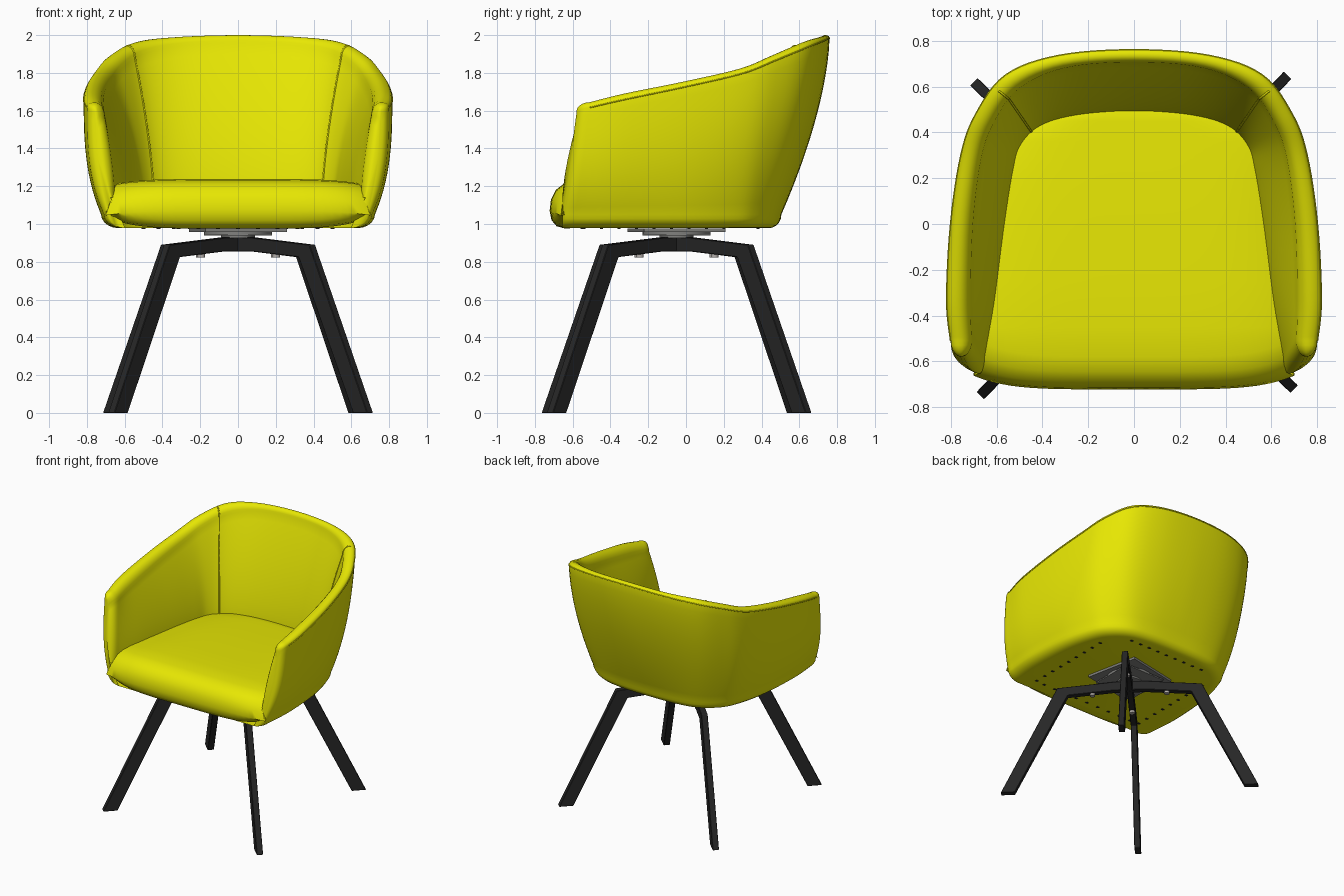
import bpy, bmesh, math
from mathutils import Vector, Matrix

cube = bpy.data.objects.get("Cube")
if cube:
    bpy.data.objects.remove(cube, do_unlink=True)


def material(name, rgb, rough=0.6):
    m = bpy.data.materials.new(name)
    m.use_nodes = True
    m.diffuse_color = (*rgb, 1)
    bsdf = m.node_tree.nodes["Principled BSDF"]
    bsdf.inputs["Base Color"].default_value = (*rgb, 1)
    bsdf.inputs["Roughness"].default_value = rough
    return m


YELLOW = material("yellow upholstery", (0.8, 0.8, 0.001))
BLACK = material("black steel", (0.02, 0.02, 0.02))
GREY = material("grey plate", (0.22, 0.22, 0.21))
SILVER = material("silver bolt", (0.45, 0.42, 0.4))


def finish(bm, name, mat, angle=None):
    bmesh.ops.recalc_face_normals(bm, faces=bm.faces)
    mesh = bpy.data.meshes.new(name)
    bm.to_mesh(mesh)
    bm.free()
    mesh.materials.append(mat)
    ob = bpy.data.objects.new(name, mesh)
    bpy.context.collection.objects.link(ob)
    if angle:
        bpy.ops.object.select_all(action="DESELECT")
        ob.select_set(True)
        bpy.context.view_layer.objects.active = ob
        bpy.ops.object.shade_smooth_by_angle(angle=math.radians(angle))
    return ob


def grid_faces(bm, rows):
    for a, b in zip(rows, rows[1:]):
        for i in range(len(a) - 1):
            bm.faces.new((a[i], a[i + 1], b[i + 1], b[i]))


# Shell stations, arm front to back centre:
# outer top xy, outer bottom xy, inner top xy, inner bottom xy, rim height
HALF = [
    (.80, -.51, .71, -.585, .705, -.51, .65, -.585, 1.645),
    (.817, -.33, .725, -.35, .71, -.33, .605, -.35, 1.69),
    (.80, 0, .70, 0, .70, 0, .56, 0, 1.757),
    (.755, .30, .635, .25, .665, .28, .525, .23, 1.825),
    (.69, .48, .56, .37, .61, .44, .495, .34, 1.895),
    (.56, .65, .43, .46, .50, .59, .41, .425, 1.963),
    (.33, .735, .25, .497, .30, .68, .25, .472, 1.99),
    (0, .76, 0, .505, 0, .705, 0, .49, 2.0),
]
FULL = HALF + [tuple(-v if k in (0, 2, 4, 6) else v for k, v in enumerate(s))
               for s in HALF[-2::-1]]
LAST = len(FULL) - 1
PAN_Z, BASE_Z, INNER_Z = 0.978, 1.05, 1.14
STEPS, CURL = 14, 5


def station(t):
    """Smooth interpolation between the shell stations."""
    i = min(int(t), LAST - 1)
    f = t - i
    a, b = FULL[i], FULL[i + 1]
    p, n = FULL[max(i - 1, 0)], FULL[min(i + 2, LAST)]
    return [0.5 * (2 * q + (r - o) * f + (2 * o - 5 * q + 4 * r - s) * f * f
                   + (3 * q - o - 3 * r + s) * f ** 3)
            for o, q, r, s in zip(p, a, b, n)]


def section(t, turn=0.0):
    """Closed wall section; turn rounds off the arm front."""
    otx, oty, obx, oby, itx, ity, ibx, iby, top = station(t)
    back = 1 - abs(t - LAST / 2) / (LAST / 2)
    px, py = 3 - 1.4 * back, 1 + 0.6 * back
    k, push = math.cos(turn), 0.07 * math.sin(turn)
    top -= 0.05 * (1 - k)
    thick = math.hypot(otx - itx, oty - ity)
    edge_out, edge_in = top - 0.3 * thick, top - 0.75 * thick
    outer, inner = [], []
    for j in range(STEPS + 1):
        u = j / STEPS
        fx, fy, fi = 1 - (1 - u) ** px, 1 - (1 - u) ** py, u ** 1.5
        o = Vector((obx + (otx - obx) * fx, oby + (oty - oby) * fy,
                    BASE_Z + (edge_out - BASE_Z) * u))
        n = Vector((ibx + (itx - ibx) * fi, iby + (ity - iby) * fi,
                    INNER_Z + (edge_in - INNER_Z) * u))
        mid = (o.x + n.x) / 2
        o.x, n.x = mid + (o.x - mid) * k, mid + (n.x - mid) * k
        o.y -= push
        n.y -= push
        outer.append(o)
        inner.append(n)
    curl = []
    for j in range(CURL):
        a = math.pi / 2 * j / CURL
        p = outer[0].copy()
        shrink = 1 - 0.13 * (1 - math.sin(a))
        p.x *= shrink
        p.y *= shrink if p.y > 0 else 1
        p.z = BASE_Z - (BASE_Z - PAN_Z) * math.cos(a)
        curl.append(p)
    rim = []
    for j in range(1, 9):
        a = math.pi * j / 9
        p = outer[-1].lerp(inner[-1], ((1 - math.cos(a)) / 2) ** 1.2)
        edge = edge_out if j < 5 else edge_in
        p.z = edge + (top - edge) * math.sin(a)
        rim.append(p)
    return curl + outer + rim + inner[::-1]


# Wrap-around shell with rounded arm fronts and a flat underside
bm = bmesh.new()
turns = [math.radians(a) for a in (80, 65, 48, 32, 16)]
sections = [section(0, a) for a in turns]
sections += [section(LAST * i / 84) for i in range(85)]
sections += [section(LAST, a) for a in turns[::-1]]
rows = [[bm.verts.new(p) for p in s] for s in sections]
grid_faces(bm, rows)
bm.faces.new(rows[0])
bm.faces.new(rows[-1])
bm.faces.new([r[0] for r in rows])
finish(bm, "shell", YELLOW, 50)

# Seat cushion: side profile swept across the width (y, z, half width)
PROFILE = [(.52, 1.19, .10), (.50, 1.20, .32), (.45, 1.205, .46), (.36, 1.21, .53),
           (.2, 1.22, .56), (0, 1.228, .585), (-.25, 1.235, .62), (-.45, 1.238, .645),
           (-.58, 1.232, .655), (-.645, 1.215, .66), (-.69, 1.18, .665),
           (-.715, 1.13, .68), (-.722, 1.07, .70), (-.712, 1.02, .70),
           (-.685, .988, .685), (-.64, .976, .66), (-.5, .984, .6)]
bm = bmesh.new()
rows = []
for y, z, w in PROFILE:
    row = []
    for i in range(33):
        s = math.sin(math.pi * (i / 32 - 0.5))
        bend = abs(s) ** 5
        row.append(bm.verts.new((s * w, y + (0.06 * bend if y < -.5 else 0),
                                 z + bend * (0.045 if z < 1.03 else -0.025))))
    rows.append(row)
grid_faces(bm, rows)
for end in (0, -1):
    bm.faces.new([r[end] for r in rows])
finish(bm, "seat_cushion", YELLOW, 50)


# Stitched piping on the shell
def piping(name, points, radius=0.005):
    curve = bpy.data.curves.new(name, "CURVE")
    curve.dimensions = "3D"
    curve.bevel_depth = radius
    curve.bevel_resolution = 1
    spline = curve.splines.new("POLY")
    spline.points.add(len(points) - 1)
    for p, q in zip(spline.points, points):
        p.co = (*q, 1)
    curve.materials.append(YELLOW)
    bpy.context.collection.objects.link(bpy.data.objects.new(name, curve))


for side, i in (("left", 28), ("right", 56)):
    piping(side + "_inner_seam", section(LAST * i / 84)[CURL + STEPS + 4:])
piping("rim_seam", [section(LAST * i / 84)[CURL + STEPS] for i in range(85)], 0.004)

# Staples around the underside
spots = []
for i in range(9):
    s = i / 4 - 1
    spots += [(0.5, s * 0.37 - 0.17), (-0.5, s * 0.37 - 0.17), (s * 0.34, 0.38), (s * 0.42, -0.55)]
bm = bmesh.new()
for x, y in spots:
    bmesh.ops.create_cube(bm, size=0.016, matrix=Matrix.Translation(
        (x, y, PAN_Z)) @ Matrix.Diagonal((1.3, 1, .5, 1)))
finish(bm, "underside_staples", BLACK)

# Swivel mount
CENTRE = Vector((0, -0.05, 0))


def block(name, mat, half, z0, z1, segments=4, spin=0.0):
    bm = bmesh.new()
    r = half * (math.sqrt(2) if segments == 4 else 1)
    turn = Matrix.Rotation(spin + (math.pi / 4 if segments == 4 else 0), 4, "Z")
    bmesh.ops.create_cone(bm, cap_ends=True, segments=segments, radius1=r, radius2=r,
                          depth=z1 - z0, matrix=Matrix.Translation(
                              CENTRE + Vector((0, 0, (z0 + z1) / 2))) @ turn)
    return finish(bm, name, mat, 30)


block("upper_mount_plate", GREY, 0.22, 0.958, 0.976, spin=0.2)
block("swivel_disc", GREY, 0.18, 0.948, 0.958, 40)
block("lower_mount_plate", GREY, 0.18, 0.938, 0.948)
block("swivel_hub", GREY, 0.09, 0.925, 0.94, 32)

# Four bent legs joined at the centre, each with a bolt
LEG = [(0, .93), (.1, .93), (.545, .89), (.97, 0), (.865, 0), (.465, .825), (.12, .855), (0, .855)]
for i, name in enumerate(("back_left", "back_right", "front_right", "front_left")):
    place = Matrix.Translation(CENTRE) @ Matrix.Rotation(
        math.radians(46.2 + 90 * i), 4, "Z")
    bm = bmesh.new()
    sides = [[bm.verts.new(place @ Vector((r, w, z))) for r, z in LEG] for w in (-.023, .023)]
    bm.faces.new(sides[0])
    bm.faces.new(sides[1][::-1])
    grid_faces(bm, [s + s[:1] for s in sides])
    leg = finish(bm, name + "_leg", BLACK)
    bevel = leg.modifiers.new("edges", "BEVEL")
    bevel.width = 0.003
    bm = bmesh.new()
    bmesh.ops.create_cone(bm, cap_ends=True, segments=16, radius1=.02, radius2=.02, depth=.03,
                          matrix=place @ Matrix.Translation((.28, 0, .838)))
    finish(bm, name + "_bolt", SILVER, 30)
